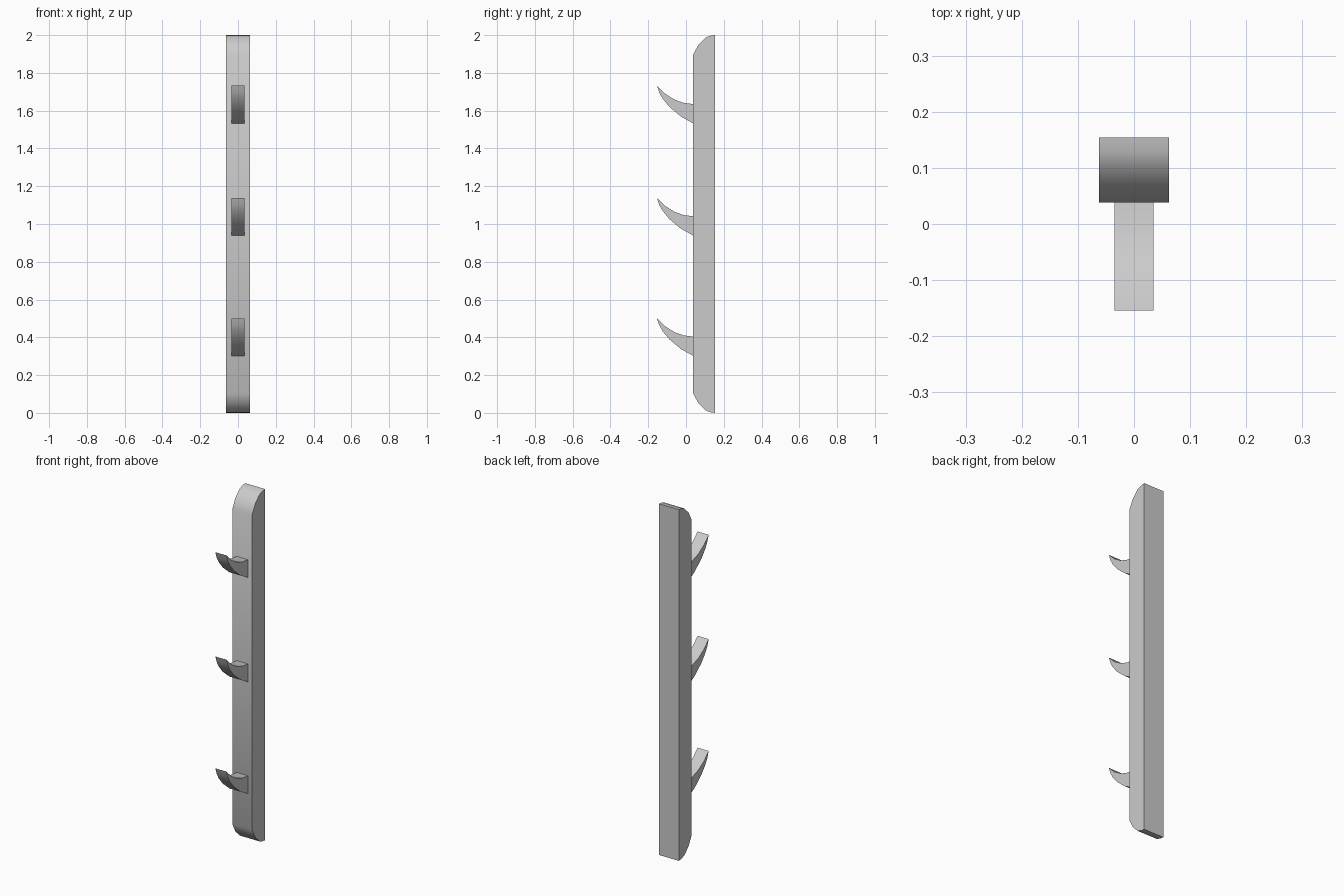
import bpy, bmesh

if "Cube" in bpy.data.objects:
    bpy.data.objects.remove(bpy.data.objects["Cube"])


def extrude_profile(name, profile, half_width):
    """Extrude a (y, z) profile symmetrically along x."""
    bm = bmesh.new()
    face = bm.faces.new([bm.verts.new((-half_width, y, z)) for y, z in profile])
    res = bmesh.ops.extrude_face_region(bm, geom=[face])
    verts = [v for v in res["geom"] if isinstance(v, bmesh.types.BMVert)]
    bmesh.ops.translate(bm, verts=verts, vec=(2 * half_width, 0, 0))
    bmesh.ops.recalc_face_normals(bm, faces=bm.faces)
    mesh = bpy.data.meshes.new(name)
    bm.to_mesh(mesh)
    bm.free()
    obj = bpy.data.objects.new(name, mesh)
    bpy.context.collection.objects.link(obj)
    bpy.ops.object.select_all(action='DESELECT')
    obj.select_set(True)
    bpy.context.view_layer.objects.active = obj
    bpy.ops.object.shade_smooth_by_angle(angle=0.66)
    return obj


# Backboard: front edge rounded at both ends, flat back
top_end = [(0.038, 1.897), (0.066, 1.95), (0.103, 1.987), (0.13, 1.997), (0.154, 2.0)]
bottom_end = [(y, 2.0 - z) for y, z in reversed(top_end)]
extrude_profile("backboard", top_end + bottom_end, 0.0625)

# Hooks: curved horn profile, heights relative to the hook's lower root
upper = [(0.038, 0.102), (-0.012, 0.108), (-0.062, 0.126), (-0.112, 0.158), (-0.154, 0.199)]
lower = [(-0.142, 0.163), (-0.124, 0.131), (-0.088, 0.087), (-0.027, 0.036), (0.038, 0.0)]
for label, base in (("lower", 0.302), ("middle", 0.939), ("upper", 1.533)):
    extrude_profile(label + "_hook", [(y, z + base) for y, z in upper + lower], 0.035)
